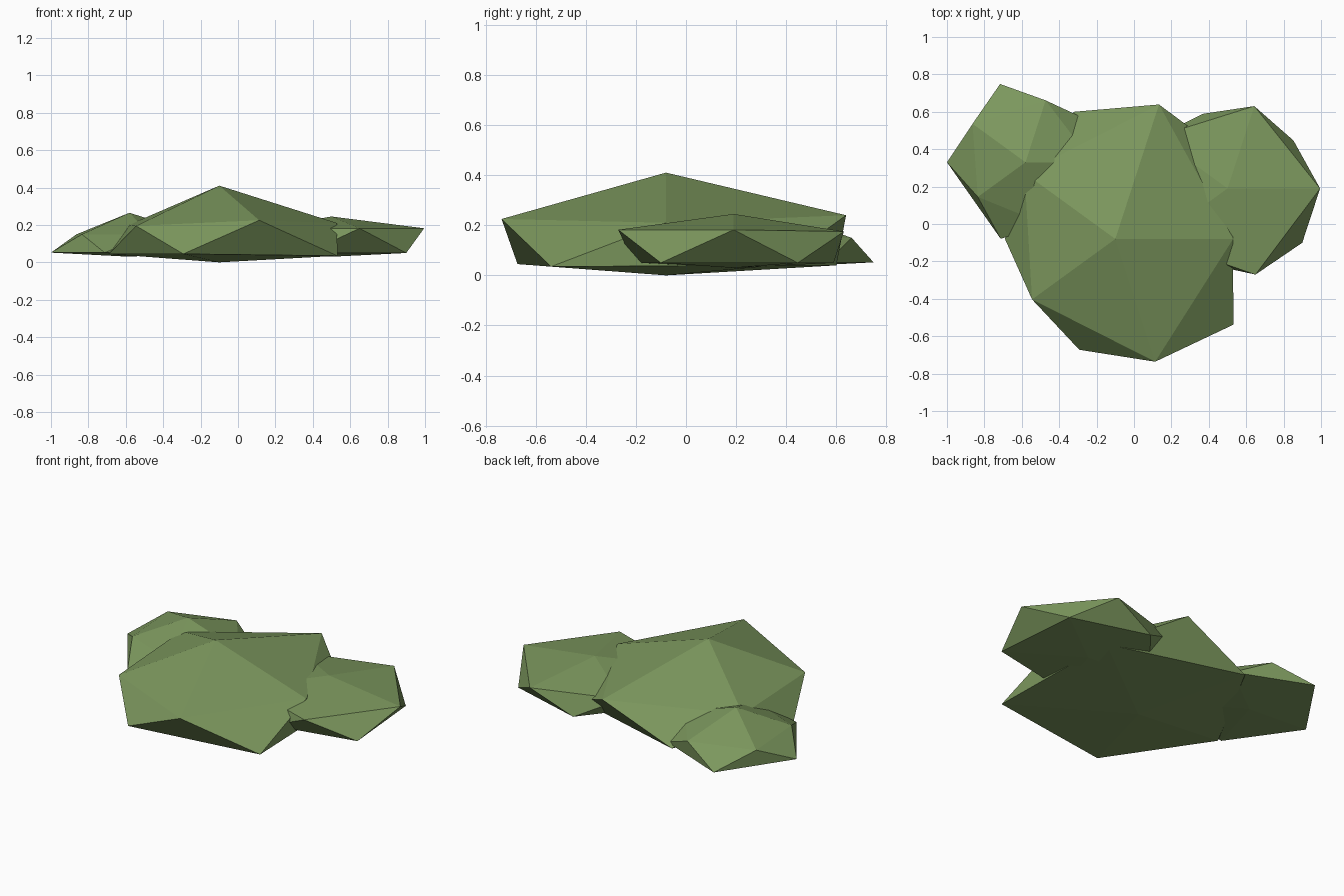
import bpy
import bmesh
from math import cos, sin, radians

if "Cube" in bpy.data.objects:
    bpy.data.objects.remove(bpy.data.objects["Cube"])

green = bpy.data.materials.new("leaf green")
green.diffuse_color = (0.2, 0.31, 0.11, 1)
green.use_nodes = True
green.node_tree.nodes["Principled BSDF"].inputs["Base Color"].default_value = green.diffuse_color


def lobe(name, centre, top, bottom, upper, upper_z, lower, lower_z):
    """Flattened, irregular twenty-sided blob: two staggered rings of five between two tips."""
    cx, cy = centre
    bm = bmesh.new()

    def ring(radii, heights, offset):
        verts = []
        for i, (r, z) in enumerate(zip(radii, heights)):
            a = radians(72 * i + offset)
            verts.append(bm.verts.new((cx + r * cos(a), cy + r * sin(a), z)))
        return verts

    tip, base = bm.verts.new((cx, cy, top)), bm.verts.new((cx, cy, bottom))
    up, low = ring(upper, upper_z, 0), ring(lower, lower_z, 36)
    for i in range(5):
        j = (i + 1) % 5
        bm.faces.new((tip, up[i], up[j]))
        bm.faces.new((up[i], low[i], up[j]))
        bm.faces.new((low[i], low[j], up[j]))
        bm.faces.new((base, low[j], low[i]))
    bmesh.ops.recalc_face_normals(bm, faces=bm.faces)
    mesh = bpy.data.meshes.new(name)
    bm.to_mesh(mesh)
    bm.free()
    mesh.materials.append(green)
    bpy.context.collection.objects.link(bpy.data.objects.new(name, mesh))


# Large central clump
lobe("main_foliage", (-0.10, -0.08), 0.41, 0.0,
     (0.63, 0.756, 0.60, 0.55, 0.69), (0.21, 0.24, 0.20, 0.195, 0.225),
     (0.75, 0.715, 0.59, 0.623, 0.78), (0.04, 0.04, 0.045, 0.045, 0.035))

# Medium clump on the right
lobe("right_foliage", (0.50, 0.19), 0.245, 0.03,
     (0.495, 0.463, 0.47, 0.47, 0.484), (0.182, 0.175, 0.18, 0.18, 0.182),
     (0.436, 0.42, 0.45, 0.42, 0.494), [0.05] * 5)

# Small clump at the back left
lobe("left_foliage", (-0.58, 0.33), 0.265, 0.03,
     (0.36, 0.348, 0.35, 0.315, 0.35), [0.15] * 5,
     (0.395, 0.44, 0.42, 0.43, 0.42), [0.052] * 5)
